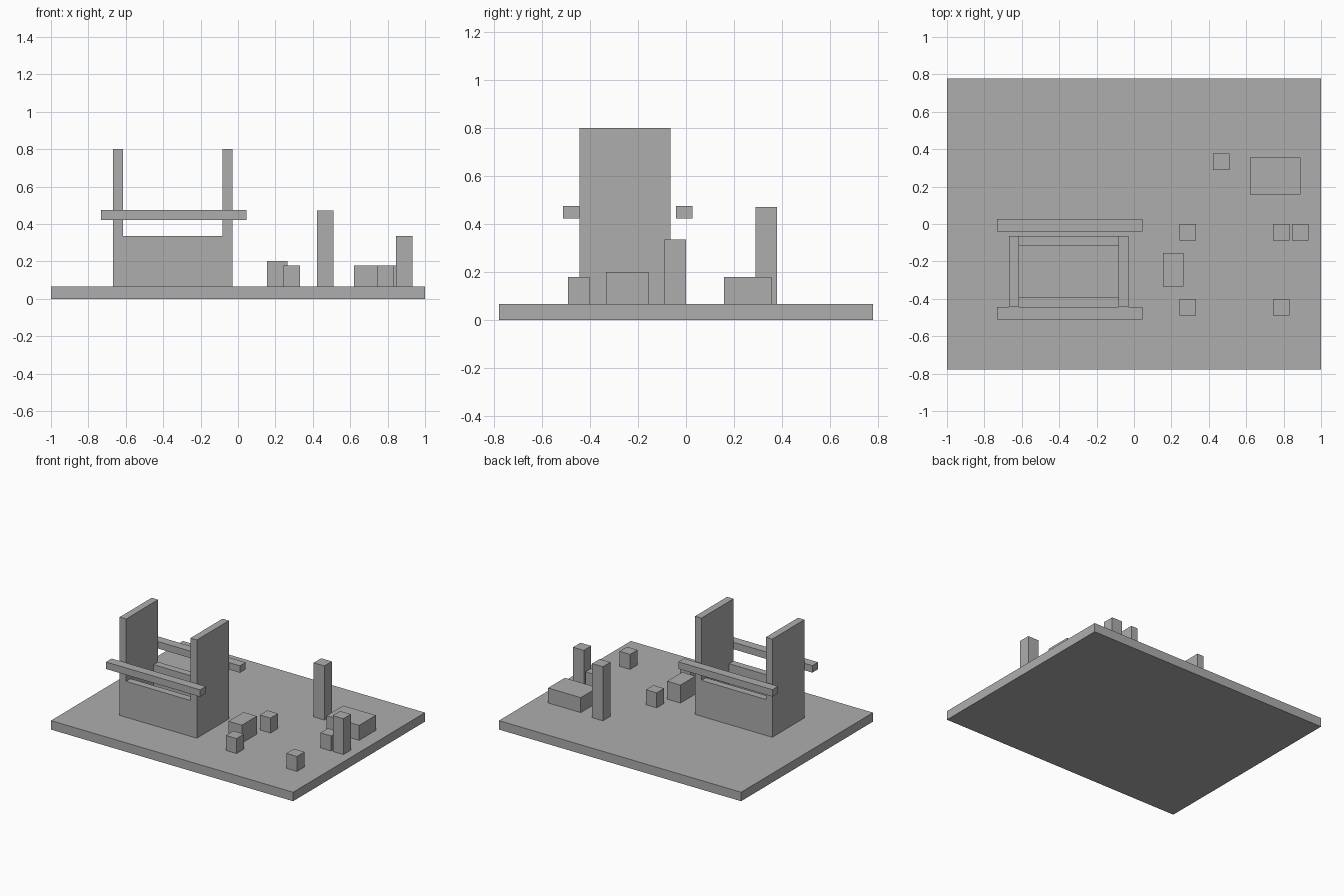
import bpy
import bmesh
from mathutils import Vector

cube = bpy.data.objects.get("Cube")
if cube:
    bpy.data.objects.remove(cube, do_unlink=True)

# Single matte grey
grey = bpy.data.materials.new("plain grey")
grey.use_nodes = True
grey.diffuse_color = (0.42, 0.42, 0.42, 1)
grey.node_tree.nodes["Principled BSDF"].inputs["Base Color"].default_value = (0.42, 0.42, 0.42, 1)


def box(name, x, y, z):
    """Box from (min, max) extents on each axis."""
    lo, hi = (Vector(c) for c in zip(x, y, z))
    bm = bmesh.new()
    bmesh.ops.create_cube(bm, size=1)
    bmesh.ops.scale(bm, vec=hi - lo, verts=bm.verts)
    bmesh.ops.translate(bm, vec=(lo + hi) / 2, verts=bm.verts)
    mesh = bpy.data.meshes.new(name)
    bm.to_mesh(mesh)
    bm.free()
    mesh.materials.append(grey)
    obj = bpy.data.objects.new(name, mesh)
    bpy.context.collection.objects.link(obj)
    return obj


FLOOR = 0.067
LOW = 0.179
MID = 0.335

# Ground slab
box("ground_slab", (-1, 1), (-0.778, 0.778), (0, FLOOR))

# Hollow enclosure: two tall side walls joined by low front and back walls
front, back = -0.443, -0.064
left, right = -0.03, -0.668
wall = 0.053
for name, x in (("right_wall", right), ("left_wall", left - wall)):
    box(name, (x, x + wall), (front, back), (FLOOR, 0.8))
for name, y in (("front_wall", front), ("back_wall", back - wall)):
    box(name, (right + wall, left - wall), (y, y + wall), (FLOOR, MID))

# Horizontal rails across the front and back of the enclosure
for name, y in (("front_rail", -0.511), ("back_rail", -0.041)):
    box(name, (-0.733, 0.045), (y, y + 0.067), (0.422, 0.474))

# Four low square blocks
for side, x in (("right", 0.243), ("left", 0.743)):
    for end, y in (("front", -0.49), ("back", -0.089)):
        box(f"{end}_{side}_block", (x, x + 0.088), (y, y + 0.088), (FLOOR, LOW))

# Posts and larger blocks
box("short_post", (0.845, 0.933), (-0.089, -0.001), (FLOOR, MID))
box("tall_post", (0.422, 0.51), (0.29, 0.378), (FLOOR, 0.471))
box("bench_block", (0.155, 0.265), (-0.333, -0.156), (FLOOR, 0.201))
box("wide_block", (0.62, 0.89), (0.159, 0.356), (FLOOR, LOW))
